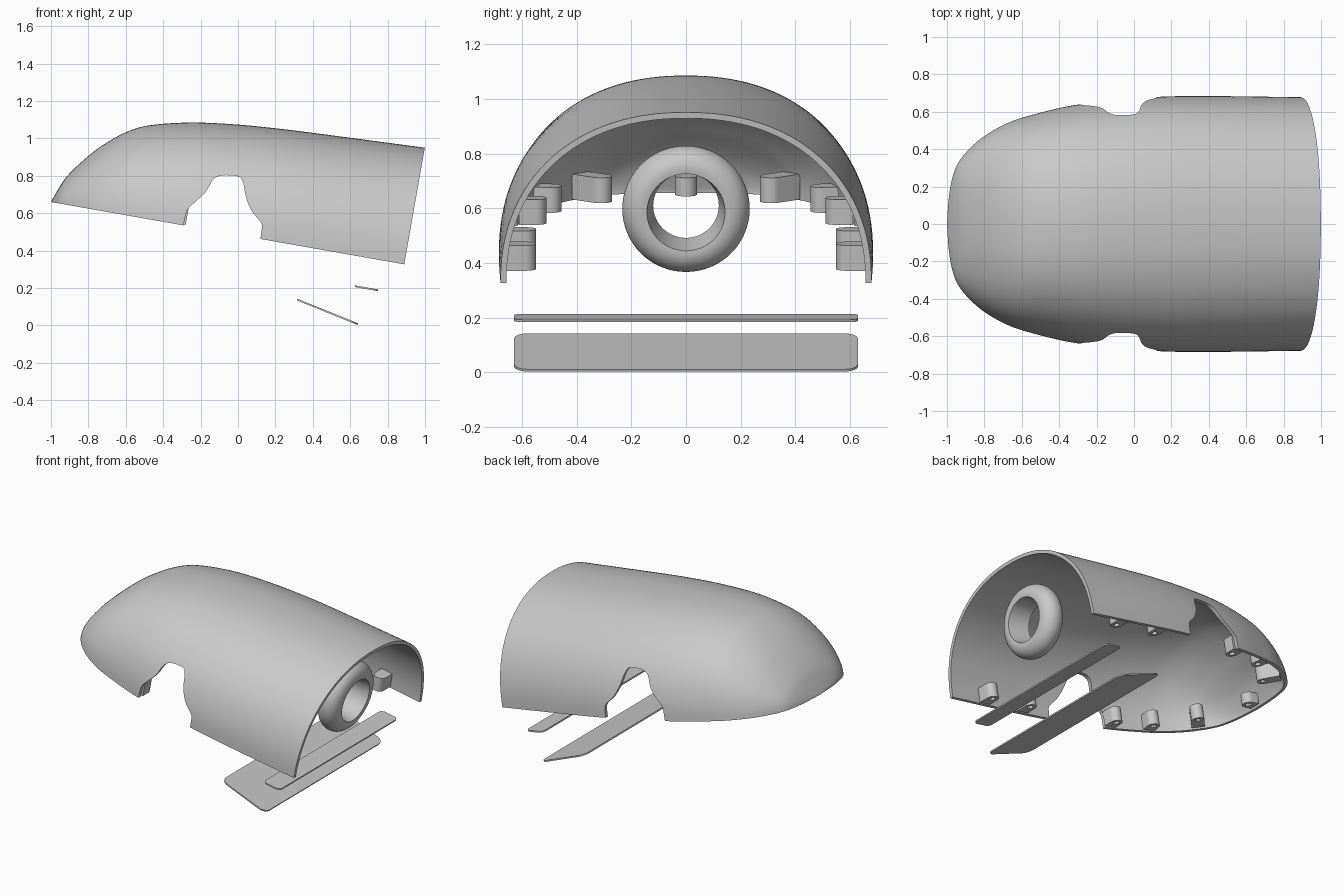
import bpy, bmesh
from math import sin, cos, asin, pi, radians, copysign, atan2, hypot
from mathutils import Matrix, Vector

if "Cube" in bpy.data.objects:
    bpy.data.objects.remove(bpy.data.objects["Cube"])

grey = bpy.data.materials.new("plain_grey")
grey.use_nodes = True
COLOUR = (0.58, 0.58, 0.58, 1)
grey.diffuse_color = COLOUR
grey.node_tree.nodes["Principled BSDF"].inputs["Base Color"].default_value = COLOUR

# The shell frame: origin at the nose tip, x along the tilted rim plane
TILT = Matrix.Rotation(radians(10), 4, 'Y')
FRAME = Matrix.Translation((-1, 0, 0.66)) @ TILT


def finish(name, bm, matrix):
    """Turn the bmesh into a placed object, smooth with sharp edges kept."""
    bmesh.ops.recalc_face_normals(bm, faces=bm.faces)
    mesh = bpy.data.meshes.new(name)
    bm.to_mesh(mesh)
    bm.free()
    mesh.materials.append(grey)
    obj = bpy.data.objects.new(name, mesh)
    bpy.context.collection.objects.link(obj)
    obj.matrix_world = matrix
    bpy.ops.object.select_all(action='DESELECT')
    obj.select_set(True)
    bpy.context.view_layer.objects.active = obj
    bpy.ops.object.shade_smooth_by_angle(angle=radians(35))


def spline(points, steps):
    """Catmull-Rom curve through the points."""
    p = [Vector(q) for q in points]
    p = [2 * p[0] - p[1]] + p + [2 * p[-1] - p[-2]]
    out = []
    for a, b, c, d in zip(p, p[1:], p[2:], p[3:]):
        for i in range(steps):
            t = i / steps
            out.append(0.5 * (2 * b + (c - a) * t + (2 * a - 5 * b + 4 * c - d) * t * t
                              + (3 * b - a - 3 * c + d) * t ** 3))
    return out + [p[-2]]


def sample(curve, u):
    """Point of the curve at length u."""
    for a, b in zip(curve, curve[1:]):
        if a[0] <= u <= b[0] and b[0] > a[0]:
            return a.lerp(b, (u - a[0]) / (b[0] - a[0]))
    return curve[-1]


def bridge(bm, a, b):
    n = len(a)
    for i in range(n):
        bm.faces.new((a[i], a[(i + 1) % n], b[(i + 1) % n], b[i]))


# Shell: stations of length, half width and height; arch: length and rim height
stations = [(0, 0, 0), (.01, .14, .03), (.03, .25, .085), (.06, .325, .15),
            (.12, .40, .235), (.21, .475, .338), (.33, .54, .437), (.45, .58, .496),
            (.66, .63, .548), (.9, .66, .58), (1.15, .68, .599), (1.42, .684, .612),
            (1.918, .678, .633)]
arch = spline([(.7195, 0), (.7225, .07), (.737, .105), (.803, .193), (.832, .268),
               (.8755, .2985), (.961, .3086), (.993, .282), (1.023, .205), (1.067, .1375),
               (1.125, .087), (1.135, .053), (1.137, 0)], 4)
body = spline(stations, 6)
SIDES, POWER, THICK = 72, 2 / 2.2, 0.022


def section(u, w, h, rim):
    """Half superellipse that starts at the given rim height."""
    start = asin((rim / h) ** (1 / POWER)) if rim > 0 else 0
    points = []
    for j in range(SIDES + 1):
        a = pi * j / SIDES
        low = min(a, pi - a)
        t = low + start * (1 - 2 * low / pi) ** 2
        points.append((u, copysign(w * abs(cos(t)) ** POWER, pi / 2 - a),
                       h * abs(sin(t)) ** POWER))
    return points


rims = [(p[0], 0) for p in body if not arch[0][0] - .002 < p[0] < arch[-1][0] + .002]
rims = sorted(rims + [(p[0], max(p[1], 0)) for p in arch])
bm = bmesh.new()
loops = []
for u, rim in rims:
    _, w, h = sample(body, u)
    forward = THICK * max(0, 1 - u / .5)
    inward = THICK * min(1, u / .15)
    outer = section(u, w, h, rim)
    inner = section(u + forward, max(0, w - inward), max(0, h - inward), rim)
    loops.append([bm.verts.new(p) for p in outer + inner[::-1]])
for a, b in zip(loops, loops[1:]):
    bridge(bm, a, b)
back = loops[-1]
for j in range(SIDES):
    bm.faces.new((back[j], back[j + 1], back[-2 - j], back[-1 - j]))
bmesh.ops.remove_doubles(bm, verts=bm.verts, dist=1e-5)
finish("shell", bm, FRAME)

# Ring: rounded outside, tapered bore
bm = bmesh.new()
CORE, TUBE, AROUND = 0.156, 0.077, 64
profile = [(CORE + TUBE * cos(t), TUBE * sin(t))
           for t in [radians(-118 + 218 * i / 24) for i in range(25)]]
loops = []
for j in range(AROUND):
    t = 2 * pi * j / AROUND
    loops.append([bm.verts.new((a, r * cos(t), r * sin(t))) for r, a in profile])
for j in range(AROUND):
    bridge(bm, loops[j], loops[(j + 1) % AROUND])
finish("ring", bm, Matrix.Translation((.80, 0, .598)) @ TILT)


# Screw bosses: rounded post with a blind hole, joined to the wall by a block
def boss(name, x, y, dx, dy, height=0.1, radius=0.04, hole=0.019):
    angle, reach = atan2(dy, dx), hypot(dx, dy)
    arc = [radians(90 + 180 * i / 16) for i in range(17)]
    flat = [(radius * cos(t), radius * sin(t)) for t in arc]
    flat += [(reach, -radius), (reach, -radius / 3), (reach, radius / 3), (reach, radius)]
    inner = [(hole * a / hypot(a, b), hole * b / hypot(a, b)) for a, b in flat]
    bm = bmesh.new()
    layers = [[bm.verts.new((a, b, z)) for a, b in loop]
              for loop, z in ((flat, height), (flat, .006), (inner, .006), (inner, .07))]
    for a, b in zip(layers, layers[1:]):
        bridge(bm, a, b)
    bm.faces.new(layers[0])
    bm.faces.new(layers[-1])
    place = Matrix.Translation(((x + 1) / cos(radians(10)), y, 0))
    finish(name, bm, FRAME @ place @ Matrix.Rotation(angle, 4, 'Z'))


boss("nose_boss", -.91, 0, -.05, 0, .075)
for side, s in (("left", 1), ("right", -1)):
    boss(side + "_front_boss", -.77, s * .31, -.07, s * .08)
    boss(side + "_cheek_boss", -.57, s * .495, -.01, s * .055)
    boss(side + "_arch_boss", -.32, s * .55, 0, s * .06)
    boss(side + "_middle_boss", .33, s * .588, 0, s * .075)
    boss(side + "_rear_boss", .63, s * .588, 0, s * .075)


# Loose flat plates with rounded corners
def plate(name, x, z, length, tilt, corner, half_width=.628, thick=.009):
    bm = bmesh.new()
    layers = [[], []]
    for sx, sy, start in ((1, 1, 0), (-1, 1, 90), (-1, -1, 180), (1, -1, 270)):
        for i in range(9):
            t = radians(start + 90 * i / 8)
            a = sx * (length / 2 - corner) + corner * cos(t)
            b = sy * (half_width - corner) + corner * sin(t)
            for layer, c in zip(layers, (-thick / 2, thick / 2)):
                layer.append(bm.verts.new((a, b, c)))
    bridge(bm, *layers)
    for layer in layers:
        bm.faces.new(layer)
    finish(name, bm, Matrix.Translation((x, 0, z)) @ Matrix.Rotation(radians(tilt), 4, 'Y'))


plate("large_plate", .478, .073, .35, 22, .05)
plate("small_plate", .687, .199, .125, 10, .03)
